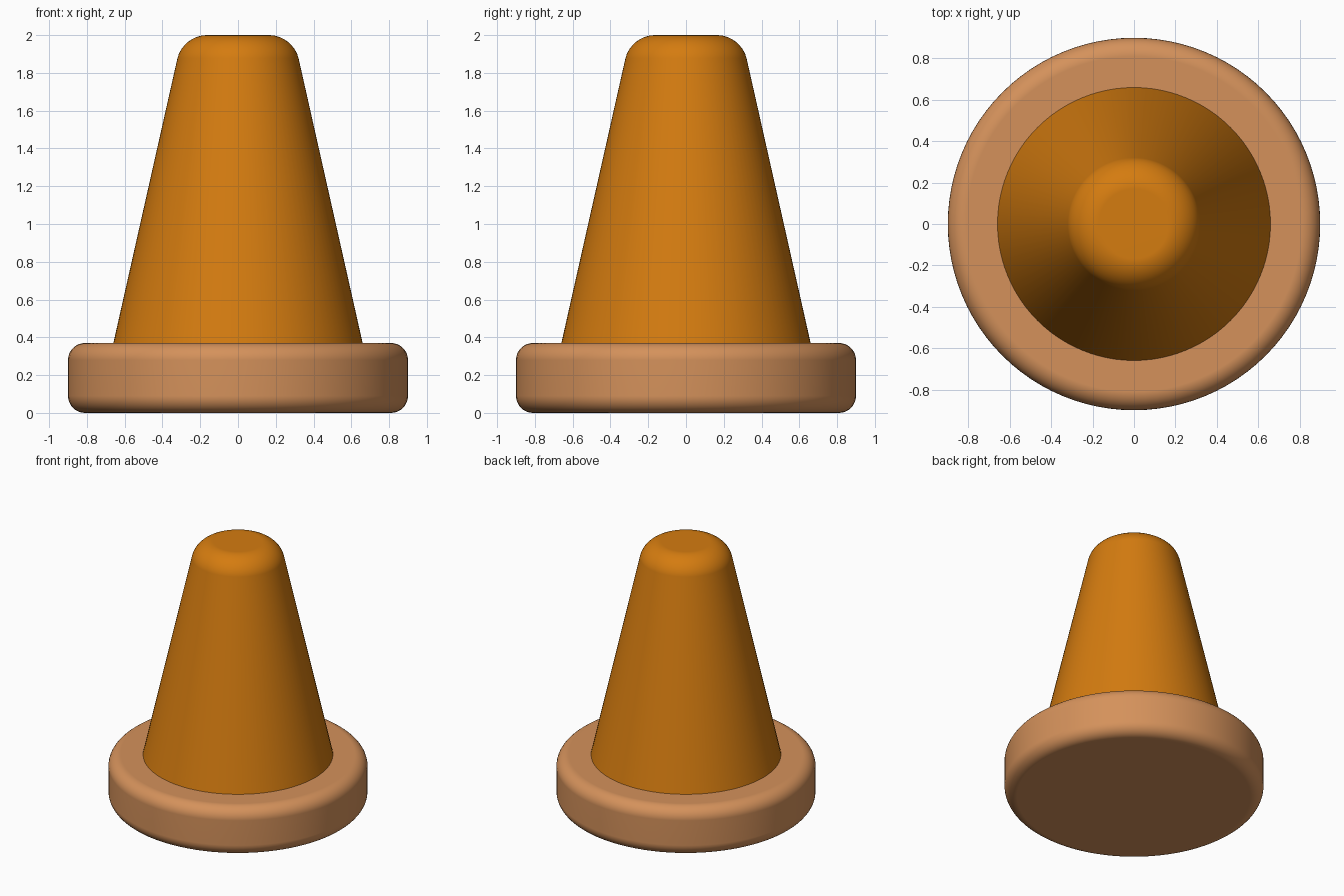
import bpy
import bmesh
import math

default = bpy.data.objects.get("Cube")
if default:
    bpy.data.objects.remove(default, do_unlink=True)


def make_material(name, rgb):
    mat = bpy.data.materials.new(name)
    mat.use_nodes = True
    color = (*rgb, 1.0)
    mat.diffuse_color = color
    shader = mat.node_tree.nodes["Principled BSDF"]
    shader.inputs["Base Color"].default_value = color
    shader.inputs["Roughness"].default_value = 0.6
    return mat


def rounded_cone(name, r_bottom, r_top, z_bottom, z_top, rounding, round_bottom, mat):
    """Capped cone with softly rounded rims."""
    bpy.ops.mesh.primitive_cone_add(
        vertices=96, radius1=r_bottom, radius2=r_top, depth=z_top - z_bottom,
        location=(0, 0, (z_top + z_bottom) / 2))
    obj = bpy.context.object
    obj.name = obj.data.name = name

    bm = bmesh.new()
    bm.from_mesh(obj.data)
    rims = [e for e in bm.edges
            if abs(e.verts[0].co.z - e.verts[1].co.z) < 1e-4
            and (round_bottom or e.verts[0].co.z > 0)]
    bmesh.ops.bevel(bm, geom=rims, offset=rounding, offset_type='OFFSET',
                    segments=8, profile=0.5, affect='EDGES', clamp_overlap=True)
    bm.to_mesh(obj.data)
    bm.free()

    obj.data.materials.append(mat)
    bpy.ops.object.shade_smooth_by_angle(angle=math.radians(30))
    # Keep the caps flat while the rims stay smooth
    weighted = obj.modifiers.new("Weighted Normals", 'WEIGHTED_NORMAL')
    weighted.keep_sharp = True
    return obj


tan = make_material("tan", (0.66, 0.285, 0.105))
orange = make_material("orange", (0.66, 0.2, 0.005))

# Round base slab
rounded_cone("base", 0.9, 0.9, 0.0, 0.37, 0.09, True, tan)
# Tapered body, sunk into the base
rounded_cone("cone_body", 0.68, 0.293, 0.28, 2.0, 0.125, False, orange)
